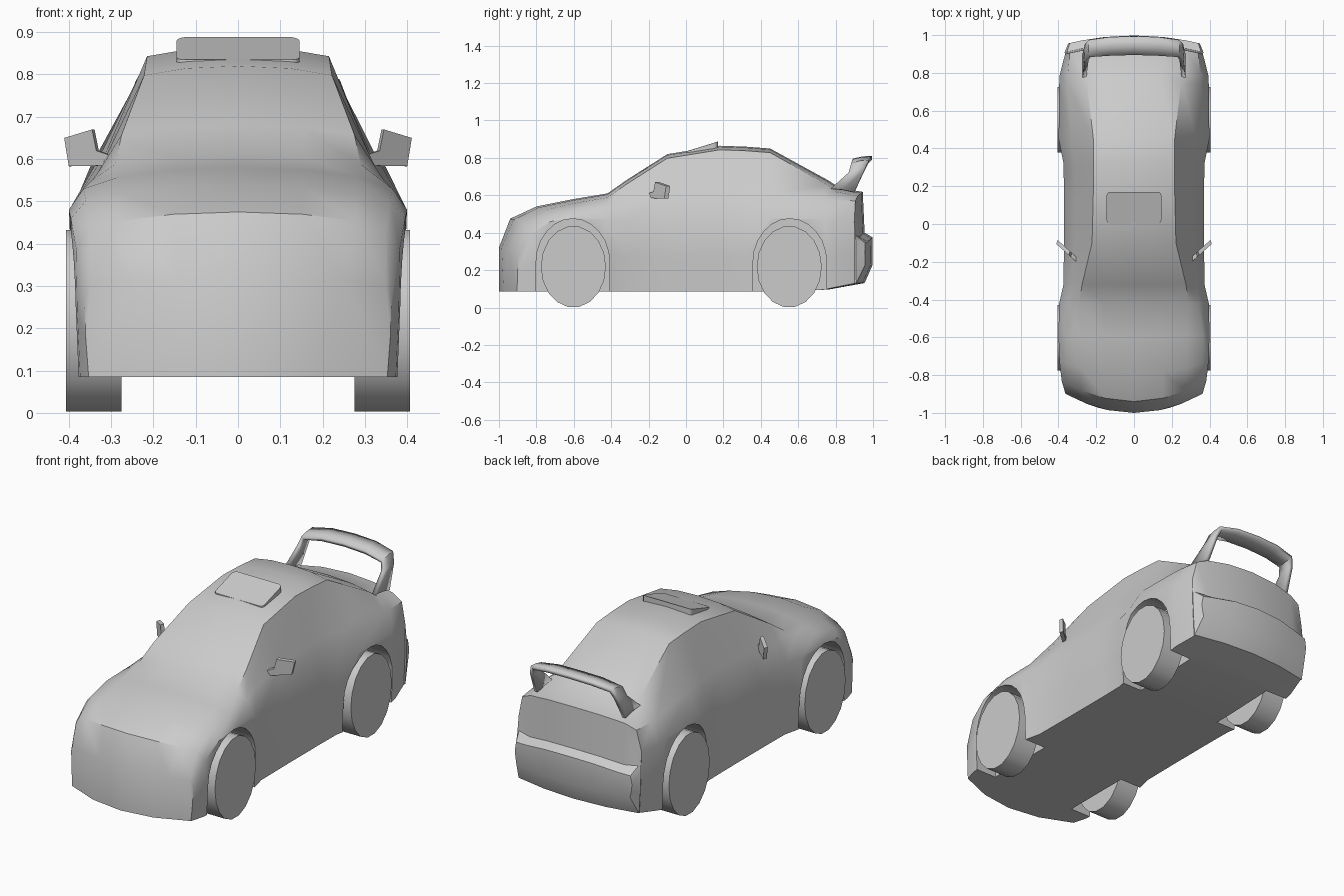
import bpy, bmesh, math

if "Cube" in bpy.data.objects:
    bpy.data.objects.remove(bpy.data.objects["Cube"])


def make(name, verts, faces, angle=35):
    me = bpy.data.meshes.new(name)
    bm = bmesh.new()
    vs = [bm.verts.new(v) for v in verts]
    for f in faces:
        bm.faces.new([vs[i] for i in f])
    bmesh.ops.recalc_face_normals(bm, faces=bm.faces)
    bm.to_mesh(me)
    bm.free()
    ob = bpy.data.objects.new(name, me)
    bpy.context.collection.objects.link(ob)
    smooth(ob, angle)
    return ob


def smooth(ob, angle):
    bpy.ops.object.select_all(action='DESELECT')
    ob.select_set(True)
    bpy.context.view_layer.objects.active = ob
    bpy.ops.object.shade_smooth_by_angle(angle=math.radians(angle))


def prism(name, a, b, angle=35):
    """Solid between two matching outlines."""
    n = len(a)
    faces = [tuple(range(n)), tuple(range(2 * n - 1, n - 1, -1))]
    faces += [(i, (i + 1) % n, n + (i + 1) % n, n + i) for i in range(n)]
    return make(name, a + b, faces, angle)


def ellipse(yc, zc, ry, rz, n, turn):
    return [(yc + ry * math.cos(turn * i / n), zc + rz * math.sin(turn * i / n)) for i in range(n)]


# Body stations: y, side x, shoulder z, belt x, belt z, roof edge x, centre z
stations = [
    (-1, .36, .27, .35, .3, .25, .32),
    (-.94, .38, .39, .35, .435, .28, .475),
    (-.8, .392, .46, .36, .5, .28, .54),
    (-.6, .397, .48, .365, .53, .28, .58),
    (-.42, .393, .47, .345, .55, .29, .61),
    (-.32, .37, .47, .33, .57, .275, .68),
    (-.1, .368, .46, .315, .6, .222, .82),
    (.18, .368, .46, .31, .61, .215, .865),
    (.32, .37, .47, .315, .61, .215, .86),
    (.45, .396, .48, .33, .6, .215, .85),
    (.76, .393, .47, .35, .58, .25, .68),
    (.82, .39, .46, .35, .575, .27, .64),
    (.945, .362, .46, .34, .57, .28, .618),
    (.955, .365, .36, .355, .385, .28, .4),
    (.998, .345, .3, .34, .345, .27, .375),
]
verts, faces = [], []
for y, xs, zh, xg, zg, xr, zt in stations:
    zb = .085 + max(0, y - .7) * .18 + (.09 if y > .98 else 0)
    zr = zt - (.022 if y > -.98 else .006)
    half = [(0, zb), (xs * .5, zb), (xs - .007, zb), (xs, (zb + zh) / 2), (xs + .003, zh),
            (xg, zg), (xr, zr), (xr * .55, zr + (zt - zr) * .75), (0, zt)]
    ring = half + [(-x, z) for x, z in half[7:0:-1]]
    # Nose and tail curve back towards the corners
    bend = max(0, min(1, (-.55 - y) / .4)) * .1 - max(0, min(1, (y - .65) / .3)) * .045
    verts += [(x, y + bend * (x / .36) ** 2, z) for x, z in ring]
for s in range(len(stations) - 1):
    for i in range(16):
        j = (i + 1) % 16
        faces.append((s * 16 + i, s * 16 + j, s * 16 + 16 + j, s * 16 + 16 + i))
for base in (0, 16 * (len(stations) - 1)):
    for cap in ((0, 1, 7, 8), (1, 2, 6, 7), (2, 3, 5, 6), (3, 4, 5)):
        faces.append([base + i for i in cap])
        faces.append([base + (16 - i) % 16 for i in cap])
body = make("body", verts, faces)

# Wheel arches cut from the body
for side in (-1, 1):
    for yc in (-.605, .555):
        arch = ellipse(yc, .24, .197, .235, 12, math.pi)
        arch += [(yc - .197, .24), (yc - .197, 0), (yc + .197, 0)]
        cutter = prism("arch_cutter", [(side * .255, y, z) for y, z in arch],
                       [(side * .6, y, z) for y, z in arch])
        cutter.hide_render = True
        mod = body.modifiers.new("arch", 'BOOLEAN')
        mod.operation = 'DIFFERENCE'
        mod.solver = 'EXACT'
        mod.object = cutter
        bpy.context.view_layer.objects.active = body
        # Cut before the smoothing modifier, if there is one
        bpy.ops.object.modifier_move_to_index(modifier=mod.name, index=0)
        bpy.ops.object.modifier_apply(modifier=mod.name)
        bpy.data.objects.remove(cutter)
smooth(body, 35)

# Wheels, slightly taller than long
for side, sname in ((-1, "left"), (1, "right")):
    for yc, pos in ((-.602, "front"), (.552, "rear")):
        rim = ellipse(yc, .218, .174, .218, 18, math.tau)
        prism(f"{pos}_{sname}_wheel", [(side * .275, y, z) for y, z in rim],
              [(side * .406, y, z) for y, z in rim])

# Door mirrors: slanted plates swept back
outline = [(.295, .585), (.4, .583), (.411, .65), (.345, .67), (.335, .62), (.3, .608)]
for side, sname in ((-1, "left"), (1, "right")):
    plate = [(side * x, -.215 + (x - .29) * .9, z) for x, z in outline]
    prism(f"{sname}_mirror", plate, [(x - side * .006, y + .022, z) for x, y, z in plate])

# Rear wing: arched band with legs; x, front y z, rear y z
half = [(.262, .775, .635, .9, .615), (.25, .87, .72, .955, .735), (.235, .885, .765, .975, .78),
        (.13, .893, .783, .99, .797), (0, .897, .787, .994, .801)]
band = half + [(-s[0],) + s[1:] for s in half[-2::-1]]
verts = []
for x, y0, z0, y1, z1 in band:
    verts += [(x, y0, z0), (x, (y0 + y1) / 2, (z0 + z1) / 2 + .004), (x, y1, z1)]
faces = [(i * 3 + k, i * 3 + k + 1, i * 3 + k + 4, i * 3 + k + 3)
         for i in range(len(band) - 1) for k in (0, 1)]
wing = make("rear_wing", verts, faces, 50)
solid = wing.modifiers.new("thickness", 'SOLIDIFY')
solid.thickness = .02
solid.offset = 0

# Roof scoop: rounded wedge rising to the rear
plan = []
for cx, cy, a0 in ((.125, .15, 0), (-.125, .15, 90), (-.125, .02, 180), (.125, .02, 270)):
    for t in (0, 30, 60, 90):
        a = math.radians(a0 + t)
        plan.append((cx + .02 * math.cos(a), cy + .02 * math.sin(a)))
prism("roof_scoop", [(x, y, .8) for x, y in plan],
      [(x, y, .842 + .31 * y - .4 * x * x) for x, y in plan], 40)
